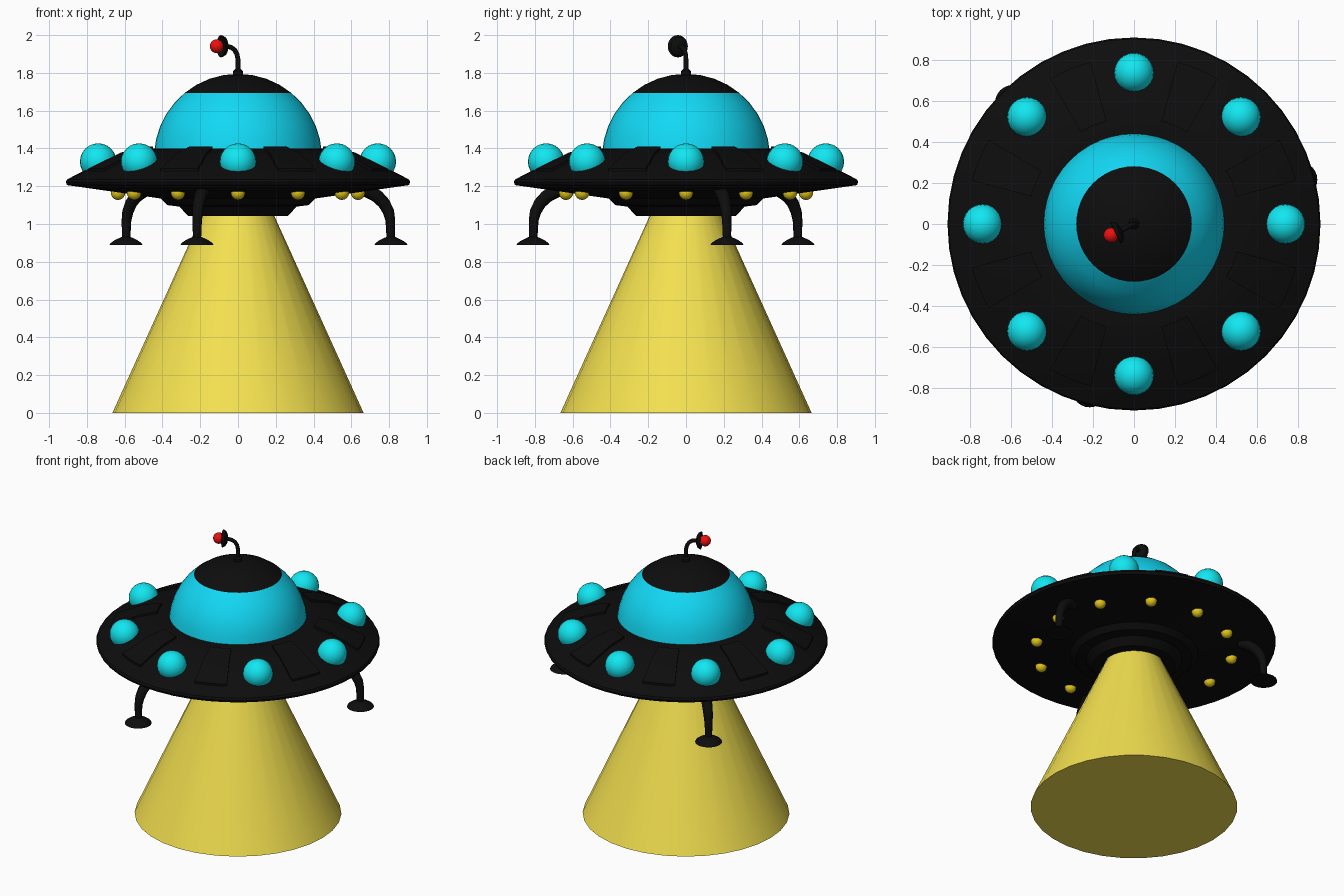
import bpy, bmesh
from math import sin, cos, pi, radians
from mathutils import Vector, Matrix

if "Cube" in bpy.data.objects:
    bpy.data.objects.remove(bpy.data.objects["Cube"])


def material(name, rgb):
    m = bpy.data.materials.new(name)
    m.diffuse_color = (*rgb, 1)
    m.use_nodes = True
    m.node_tree.nodes["Principled BSDF"].inputs["Base Color"].default_value = m.diffuse_color
    return m


BLACK = material("black", (0.004, 0.004, 0.004))
BLUE = material("dome_blue", (0.006, 0.69, 0.91))
CYAN = material("lamp_cyan", (0.006, 0.80, 0.88))
BEAM = material("beam_yellow", (0.90, 0.75, 0.08))
GOLD = material("light_gold", (0.75, 0.56, 0.01))
RED = material("red", (0.85, 0.005, 0.005))


def smooth(obj, angle=30):
    bpy.ops.object.select_all(action='DESELECT')
    obj.select_set(True)
    bpy.context.view_layer.objects.active = obj
    bpy.ops.object.shade_smooth_by_angle(angle=radians(angle))


def lathe(name, profile, mat, segs=32, matrix=None, start=0, sweep=2 * pi, closed=False):
    """Revolve an (r, z) profile around z; a partial sweep gets end caps."""
    bm = bmesh.new()
    rot = Matrix.Rotation(start, 3, 'Z')
    vs = [bm.verts.new(rot @ Vector((r, 0, z))) for r, z in profile]
    es = [bm.edges.new(p) for p in zip(vs, vs[1:])]
    if closed:
        es.append(bm.edges.new((vs[-1], vs[0])))
    bmesh.ops.spin(bm, geom=vs + es, cent=(0, 0, 0), axis=(0, 0, 1),
                   angle=sweep, steps=segs, use_merge=False)
    bmesh.ops.remove_doubles(bm, verts=bm.verts[:], dist=1e-5)
    if closed and sweep < 6:
        bmesh.ops.holes_fill(bm, edges=[e for e in bm.edges if e.is_boundary], sides=0)
    bmesh.ops.recalc_face_normals(bm, faces=bm.faces[:])
    me = bpy.data.meshes.new(name)
    bm.to_mesh(me)
    bm.free()
    obj = bpy.data.objects.new(name, me)
    bpy.context.collection.objects.link(obj)
    me.materials.append(mat)
    if matrix:
        obj.matrix_world = matrix
    smooth(obj)
    return obj


def ball(name, loc, r, mat, segs=24, rings=12):
    bpy.ops.mesh.primitive_uv_sphere_add(segments=segs, ring_count=rings, radius=r, location=loc)
    obj = bpy.context.object
    obj.name = name
    obj.data.materials.append(mat)
    smooth(obj, 60)
    return obj


def tube(name, points, mat):
    """Tapered round tube through (position, radius) points."""
    cu = bpy.data.curves.new(name, 'CURVE')
    cu.dimensions = '3D'
    cu.bevel_depth = 1
    cu.bevel_resolution = 3
    cu.use_fill_caps = True
    sp = cu.splines.new('POLY')
    sp.points.add(len(points) - 1)
    for p, (co, r) in zip(sp.points, points):
        p.co = (*co, 1)
        p.radius = r
    obj = bpy.data.objects.new(name, cu)
    bpy.context.collection.objects.link(obj)
    bpy.ops.object.select_all(action='DESELECT')
    obj.select_set(True)
    bpy.context.view_layer.objects.active = obj
    bpy.ops.object.convert(target='MESH')
    obj = bpy.context.object
    obj.data.materials.append(mat)
    smooth(obj, 50)


def polar(r, a, z):
    return Vector((r * cos(a), r * sin(a), z))


# Saucer hull with stepped underside and recessed beam opening
upper = [(0.52, 1.395), (0.64, 1.365), (0.82, 1.28)]
lathe("saucer_hull", [(0, 1.40), (0.46, 1.40)] + upper +
      [(0.905, 1.236), (0.912, 1.222), (0.905, 1.206), (0.41, 1.135), (0.375, 1.10),
       (0.31, 1.092), (0.265, 1.043), (0.20, 1.043), (0.20, 1.09), (0, 1.09)], BLACK, 48)

# Raised panels between the lamps
panel = upper + [(r, z + 0.014) for r, z in reversed(upper)]
for i in range(8):
    lathe(f"hull_panel_{i + 1}", panel, BLACK, 4, start=radians(15 + 45 * i),
          sweep=radians(15), closed=True)

# Glass dome and its cap, two zones of one sphere
def zone(a0, a1, n):
    angs = [radians(a0 + (a1 - a0) * i / n) for i in range(n + 1)]
    return [(max(0.445 * cos(a), 0), 1.35 + 0.445 * sin(a)) for a in angs]


lathe("glass_dome", zone(4, 50.6, 5), BLUE, 48)
lathe("dome_cap", zone(50.6, 90, 4), BLACK, 48)

# Light beam
lathe("light_beam", [(0, 0), (0.665, 0), (0.18, 1.07), (0, 1.07)], BEAM, 32)

# Lamps on top, small lights below
for i in range(8):
    ball(f"top_lamp_{i + 1}", polar(0.74, i * pi / 4, 1.33), 0.097, CYAN)
for i in range(12):
    ball(f"under_light_{i + 1}", polar(0.635, i * pi / 6, 1.165), 0.038, GOLD, 16, 8)

# Three landing legs with flared feet
for i in range(3):
    a = radians(15 + 120 * i)
    path = [(0.68, 1.185, 0.036), (0.72, 1.17, 0.036), (0.765, 1.145, 0.035),
            (0.80, 1.11, 0.033), (0.825, 1.065, 0.030), (0.835, 1.02, 0.026), (0.838, 0.91, 0.022)]
    tube(f"landing_leg_{i + 1}", [(polar(r, a, z), t) for r, z, t in path], BLACK)
    lathe(f"landing_foot_{i + 1}", [(0, 0.89), (0.087, 0.89), (0.082, 0.899), (0.062, 0.913),
          (0.04, 0.924), (0.022, 0.932), (0, 0.934)], BLACK, 24,
          Matrix.Translation(polar(0.838, a, 0)))

# Antenna: base collar, bent rod, dish and red tip
aim = radians(206)
lathe("antenna_base", [(0.026, 1.78), (0.026, 1.81), (0.016, 1.82), (0, 1.82)], BLACK, 16)
tube("antenna_rod", [(polar(r, aim, z), 0.013) for r, z in
     [(0, 1.79), (0, 1.87), (0.006, 1.899), (0.02, 1.922), (0.042, 1.936), (0.075, 1.941)]], BLACK)
dish = Matrix.Translation(polar(0.065, aim, 1.941)) @ \
    polar(1, aim, 0).to_track_quat('Z', 'Y').to_matrix().to_4x4()
lathe("antenna_dish", [(0, 0), (0.03, 0.005), (0.05, 0.016), (0.059, 0.034), (0.055, 0.036),
      (0.03, 0.022), (0, 0.016)], BLACK, 24, dish)
ball("antenna_tip", polar(0.125, aim, 1.941), 0.037, RED, 16, 10)
